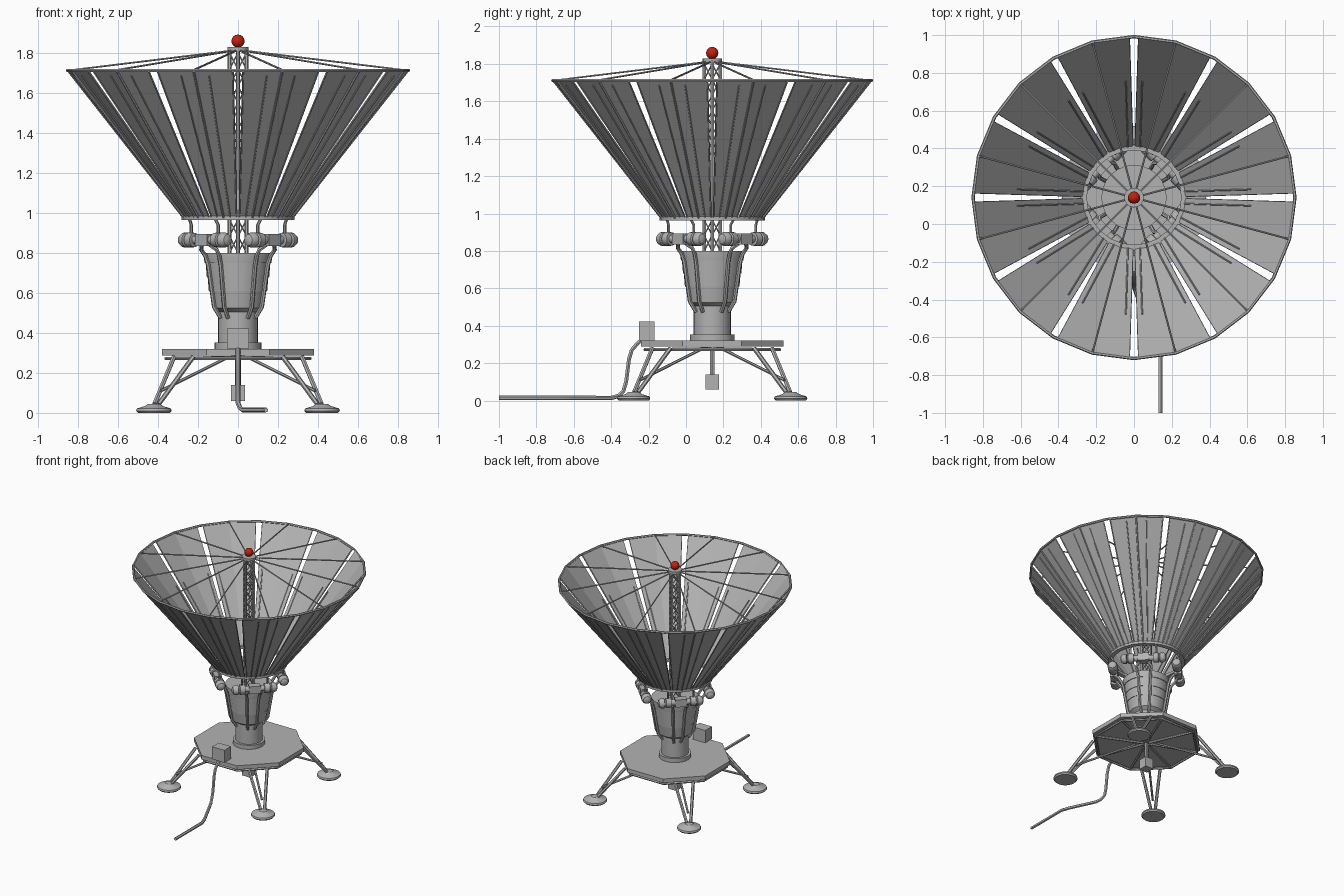
import bpy, bmesh, math
from mathutils import Matrix, Vector

cube = bpy.data.objects.get("Cube")
if cube:
    bpy.data.objects.remove(cube, do_unlink=True)

CY = 0.14  # y of the vertical axis of the antenna


def material(name, rgb):
    m = bpy.data.materials.new(name)
    m.use_nodes = True
    m.diffuse_color = (*rgb, 1)
    m.node_tree.nodes["Principled BSDF"].inputs["Base Color"].default_value = (*rgb, 1)
    return m


GREY = material("metal grey", (0.45, 0.45, 0.45))
RED = material("beacon red", (0.55, 0.015, 0.005))


def polar(r, deg, z):
    a = math.radians(deg)
    return Vector((r * math.cos(a), CY + r * math.sin(a), z))


def finish(name, bm, mat=GREY, smooth=True):
    bmesh.ops.recalc_face_normals(bm, faces=bm.faces)
    me = bpy.data.meshes.new(name)
    bm.to_mesh(me)
    bm.free()
    return link(name, me, mat, smooth)


def link(name, data, mat=GREY, smooth=False):
    ob = bpy.data.objects.new(name, data)
    bpy.context.scene.collection.objects.link(ob)
    data.materials.append(mat)
    bpy.ops.object.select_all(action='DESELECT')
    bpy.context.view_layer.objects.active = ob
    ob.select_set(True)
    if smooth:
        bpy.ops.object.shade_smooth_by_angle(angle=math.radians(35))
    return ob


def lathe(bm, profile, matrix, sides=24, start=0.0):
    """Revolve (radius, height) points about the local z axis."""
    rings = []
    for r, z in profile:
        ring = []
        for i in range(sides):
            a = start + 2 * math.pi * i / sides
            ring.append(bm.verts.new(matrix @ Vector((r * math.cos(a), r * math.sin(a), z))))
        rings.append(ring)
    for lo, hi in zip(rings, rings[1:]):
        for i in range(sides):
            j = (i + 1) % sides
            bm.faces.new((lo[i], lo[j], hi[j], hi[i]))
    if profile[0] != profile[-1]:
        bm.faces.new(rings[0][::-1])
        bm.faces.new(rings[-1])
    else:
        bmesh.ops.remove_doubles(bm, verts=rings[0] + rings[-1], dist=1e-6)


def turned(name, profile, sides=24, start=0.0, smooth=True):
    bm = bmesh.new()
    lathe(bm, profile, Matrix.Translation((0, CY, 0)), sides, start)
    return finish(name, bm, GREY, smooth)


def rods(name, paths, radius, closed=False):
    """Round bars along straight-sided paths, turned into one mesh."""
    cu = bpy.data.curves.new(name, 'CURVE')
    cu.dimensions = '3D'
    cu.bevel_depth = radius
    cu.bevel_resolution = 1
    cu.use_fill_caps = True
    for path in paths:
        s = cu.splines.new('POLY')
        s.points.add(len(path) - 1)
        s.use_cyclic_u = closed
        for p, co in zip(s.points, path):
            p.co = (*co, 1)
    ob = link(name, cu)
    bpy.ops.object.convert(target='MESH')
    bpy.context.view_layer.objects.active.name = name
    bpy.ops.object.shade_smooth_by_angle(angle=math.radians(50))


def box(bm, size, matrix):
    bmesh.ops.create_cube(bm, size=1, matrix=matrix @ Matrix.Diagonal((*size, 1)))


# Octagonal deck with its frame underneath
OCT = 1 / math.cos(math.pi / 8)
turned("deck", [(0.38 * OCT, 0.288), (0.38 * OCT, 0.32)], 8, math.pi / 8, False)
corners = [polar(0.36 * OCT, 22.5 + 45 * i, 0.272) for i in range(8)]
rods("deck_frame_rim", [corners], 0.009, True)
rods("deck_frame_spokes", [[polar(0.02, 22.5 + 45 * i, 0.278), c] for i, c in enumerate(corners)], 0.009)

# Column: collar, neck and banded tapering body
turned("column_collar", [(0.118, 0.32), (0.118, 0.352)])
turned("column", [(0.1, 0.35), (0.1, 0.505), (0.128, 0.525), (0.142, 0.61), (0.146, 0.61),
                  (0.152, 0.68), (0.156, 0.68), (0.162, 0.75), (0.167, 0.75), (0.173, 0.79),
                  (0.173, 0.8)])

# Four landing legs
feet = bmesh.new()
struts, braces = [], []
for k in range(4):
    a = 45 + 90 * k
    foot = polar(0.594, a, 0)
    lathe(feet, [(0.08, 0), (0.089, 0.01), (0.085, 0.022), (0.045, 0.034), (0.03, 0.045)],
          Matrix.Translation(foot))
    for s in (-1, 1):
        struts.append([polar(0.575, a + 1.5 * s, 0.045), polar(0.39, a + 10 * s, 0.28)])
    braces.append([polar(0.545, a, 0.11), polar(0.08, a, 0.275)])
finish("feet", feet)
rods("leg_struts", struts, 0.012)
rods("leg_braces", braces, 0.008)

# Hanging sensor, deck box and ground cable
rods("sensor_rod", [[(0, CY, 0.285), (0, CY, 0.13)]], 0.014)
for name, size, pos in (("sensor_box", (0.072, 0.072, 0.08), (0, CY, 0.1)),
                        ("deck_box", (0.11, 0.085, 0.1), (0, -0.21, 0.372))):
    bm = bmesh.new()
    box(bm, size, Matrix.Translation(pos))
    finish(name, bm, GREY, False)
rods("ground_cable", [[(0, -0.23, 0.33), (0, -0.26, 0.305), (0, -0.29, 0.27), (0, -0.305, 0.22),
                       (0, -0.32, 0.1), (0, -0.335, 0.05), (0.01, -0.36, 0.025), (0.025, -0.4, 0.014),
                       (0.12, -0.6, 0.014), (0.14, -0.66, 0.014), (0.14, -1.0, 0.014)]], 0.012)

# Four drive units, each a block with a barrel on both sides
BARREL = [(0.022, 0.035), (0.022, 0.07), (0.036, 0.072), (0.038, 0.11), (0.029, 0.114), (0.029, 0.12),
          (0.038, 0.124), (0.037, 0.146), (0.028, 0.162), (0.012, 0.169)]
units = bmesh.new()
hangers, pipes = [], []
for k in range(4):
    a = 45 + 90 * k
    place = Matrix.Translation(polar(0.235, a, 0.864)) @ Matrix.Rotation(math.radians(a), 4, 'Z')
    box(units, (0.055, 0.085, 0.06), place)
    for s in (-1, 1):
        lathe(units, BARREL, place @ Matrix.Rotation(-s * math.pi / 2, 4, 'X'), 16)
        hangers.append([place @ Vector((0, 0.095 * s, 0.02)), place @ Vector((0, 0.095 * s, 0.075)),
                        place @ Vector((0.02, 0.09 * s, 0.11))])
        b = a + 15 * s
        pipes.append([polar(0.23, a + 7 * s, 0.84), polar(0.212, b, 0.815), polar(0.188, b, 0.785),
                      polar(0.172, b, 0.74), polar(0.138, b, 0.53), polar(0.1, b, 0.475)])
finish("drive_units", units)
rods("drive_hangers", hangers, 0.008)
rods("column_pipes", pipes, 0.011)

# Dish: twelve folded panels separated by tapering slots
R0, Z0, R1, Z1 = 0.27, 0.975, 0.85, 1.71


def on_dish(t, deg, lift=0.0):
    """Point on the faceted cone, t from bottom to rim, lifted outward."""
    off = abs((deg + 7.5) % 15 - 7.5)
    flat = math.cos(math.radians(7.5)) / math.cos(math.radians(7.5 - off))
    return polar((R0 + (R1 - R0) * t) * flat + lift * 0.78, deg, Z0 + (Z1 - Z0) * t - lift * 0.62)


panels = bmesh.new()
ribs, edge_rods, side_ribs, inner_rods, stays = [], [], [], [], []
for k in range(12):
    mid = 15 + 30 * k
    rows = []
    for t, gap in ((0, 1.3), (1, 1.6)):
        rows.append([panels.verts.new(on_dish(t, d)) for d in (mid - 15 + gap, mid, mid + 15 - gap)])
    for i in (0, 1):
        panels.faces.new((rows[0][i], rows[0][i + 1], rows[1][i + 1], rows[1][i]))
    ribs.append([on_dish(0, mid, 0.006), on_dish(1, mid, 0.006)])
    for s in (-1, 1):
        edge_rods.append([on_dish(0, mid + 13.6 * s, 0.004), on_dish(1, mid + 13.3 * s, 0.004)])
        side_ribs.append([on_dish(0, mid + 7 * s, 0.005), on_dish(0.97, mid + 5 * s, 0.005)])
        inner_rods.append([on_dish(0, mid + 8 * s, -0.002), on_dish(0.62, mid + 11 * s, -0.008)])
    stays.append([polar(0.02, mid, 1.812), polar(0.845, mid, 1.715)])
dish = finish("dish_panels", panels, GREY, False)
mod = dish.modifiers.new("thickness", 'SOLIDIFY')
mod.thickness = 0.005
mod.offset = 0
rods("dish_ribs", ribs, 0.006)
rods("dish_side_ribs", side_ribs, 0.004)
rods("dish_edge_rods", edge_rods, 0.004)
rods("dish_inner_rods", inner_rods, 0.004)
rods("dish_rim", [[polar(0.852, 15 * i, 1.712) for i in range(24)]], 0.009, True)
turned("dish_base_ring", [(0.25, 0.963), (0.283, 0.963), (0.283, 0.983), (0.25, 0.983), (0.25, 0.963)])

# Lattice mast, stays and beacon
rods("mast_legs", [[polar(0.043, 90 * i, 0.79), polar(0.043, 90 * i, 1.82)] for i in range(4)], 0.01)
BAYS, z0 = 12, 0.8
step = (1.8 - z0) / BAYS
lattice = []
for i in range(4):
    lattice.append([polar(0.043, 90 * (i + j % 2), z0 + step * j) for j in range(BAYS + 1)])
    lattice.append([polar(0.043, 90 * (i + 1 - j % 2), z0 + step * j) for j in range(BAYS + 1)])
rods("mast_lattice", lattice, 0.004)
turned("mast_cap", [(0.052, 1.808), (0.052, 1.828)], 16)
rods("dish_stays", stays, 0.005)
bm = bmesh.new()
bmesh.ops.create_uvsphere(bm, u_segments=12, v_segments=8, radius=0.033,
                          matrix=Matrix.Translation((0, CY, 1.858)))
finish("beacon", bm, RED)
